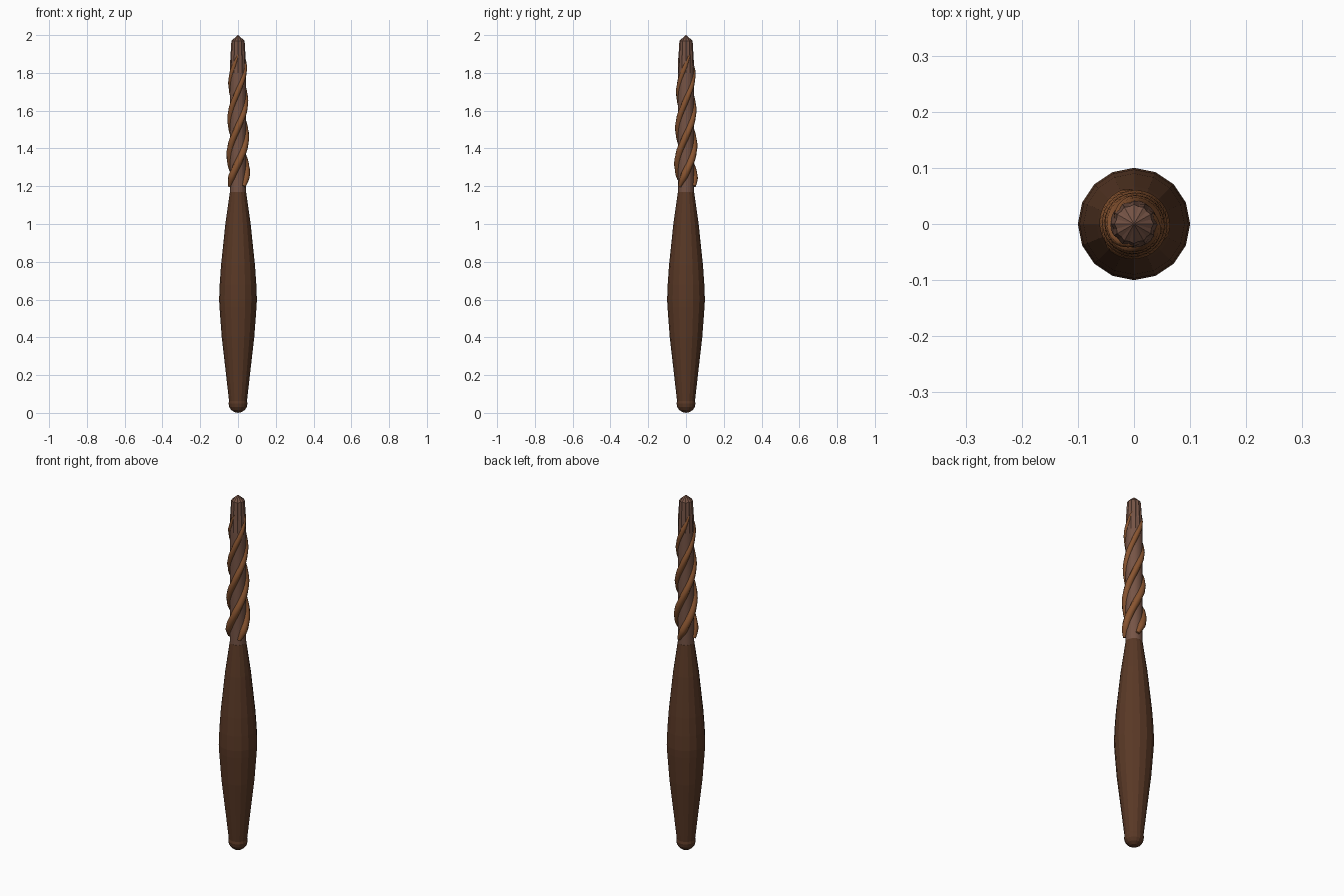
import bpy, bmesh, math
from mathutils import Vector

if "Cube" in bpy.data.objects:
    bpy.data.objects.remove(bpy.data.objects["Cube"])


def material(name, color):
    m = bpy.data.materials.new(name)
    m.use_nodes = True
    m.diffuse_color = (*color, 1)
    m.node_tree.nodes["Principled BSDF"].inputs["Base Color"].default_value = (*color, 1)
    return m


dark_wood = material("dark wood", (0.10, 0.04, 0.019))
core_wood = material("core wood", (0.18, 0.088, 0.06))
vine_wood = material("vine wood", (0.25, 0.09, 0.03))


def finish(name, bm, mat):
    bmesh.ops.recalc_face_normals(bm, faces=bm.faces)
    mesh = bpy.data.meshes.new(name)
    bm.to_mesh(mesh)
    bm.free()
    mesh.materials.append(mat)
    obj = bpy.data.objects.new(name, mesh)
    bpy.context.collection.objects.link(obj)
    return obj


def skin(bm, rings):
    """Bridge consecutive rings of points and cap both ends."""
    rows = [[bm.verts.new(p) for p in ring] for ring in rings]
    n = len(rows[0])
    for a, b in zip(rows, rows[1:]):
        for i in range(n):
            j = (i + 1) % n
            bm.faces.new((a[i], a[j], b[j], b[i]))
    bm.faces.new(rows[0][::-1])
    bm.faces.new(rows[-1])


def lathe(name, profile, sides, mat):
    """Profile entries: radius, height, groove depth on every other point."""
    bm = bmesh.new()
    rings = []
    for r, z, groove in profile:
        ring = []
        for i in range(sides):
            a = math.tau * i / sides
            rr = r - groove * (i % 2)
            ring.append((rr * math.cos(a), rr * math.sin(a), z))
        rings.append(ring)
    skin(bm, rings)
    return finish(name, bm, mat)


# Swelling handle
handle_profile = [(0.046, 0.05), (0.063, 0.2), (0.086, 0.4), (0.098, 0.56), (0.1, 0.6),
                  (0.097, 0.68), (0.09, 0.78), (0.067, 1.0), (0.043, 1.17)]
lathe("handle", [(r, z, 0) for r, z in handle_profile], 16, dark_wood)

# Rounded pommel
bm = bmesh.new()
bmesh.ops.create_uvsphere(bm, u_segments=16, v_segments=8, radius=0.05)
bmesh.ops.translate(bm, verts=bm.verts, vec=(0, 0, 0.05))
finish("pommel", bm, dark_wood)

# Fluted core with a pointed tip
lathe("core", [(0.042, 1.16, 0), (0.042, 1.8, 0), (0.041, 1.87, 0.004),
               (0.035, 1.97, 0.003), (0.001, 2.0, 0)], 24, core_wood)

# Three twisting vines
PITCH, START, END, STEPS, SIDES = 0.57, 1.2, 1.9, 48, 8


def vine(name, phase):
    def point(t):
        z = START + (END - START) * t
        a = math.pi + phase + math.tau * (z - 1.37) / PITCH
        r = 0.045 - 0.01 * t
        return Vector((r * math.cos(a), r * math.sin(a), z))

    rings = []
    for k in range(STEPS + 1):
        t = k / STEPS
        c = point(t)
        tangent = (point(t + 0.01) - point(t - 0.01)).normalized()
        out = Vector((c.x, c.y, 0)).normalized()
        side = tangent.cross(out).normalized()
        size = (0.021 - 0.008 * t) * min(1, 0.45 + 8 * t, 0.3 + 6 * (1 - t))
        rings.append([c + size * (out * math.cos(b) + side * math.sin(b))
                      for b in (math.tau * i / SIDES for i in range(SIDES))])
    bm = bmesh.new()
    skin(bm, rings)
    obj = finish(name, bm, vine_wood)
    bpy.ops.object.select_all(action="DESELECT")
    obj.select_set(True)
    bpy.context.view_layer.objects.active = obj
    bpy.ops.object.shade_smooth_by_angle(angle=math.radians(50))


for i in range(3):
    vine(f"vine_{i + 1}", math.tau * i / 3)
